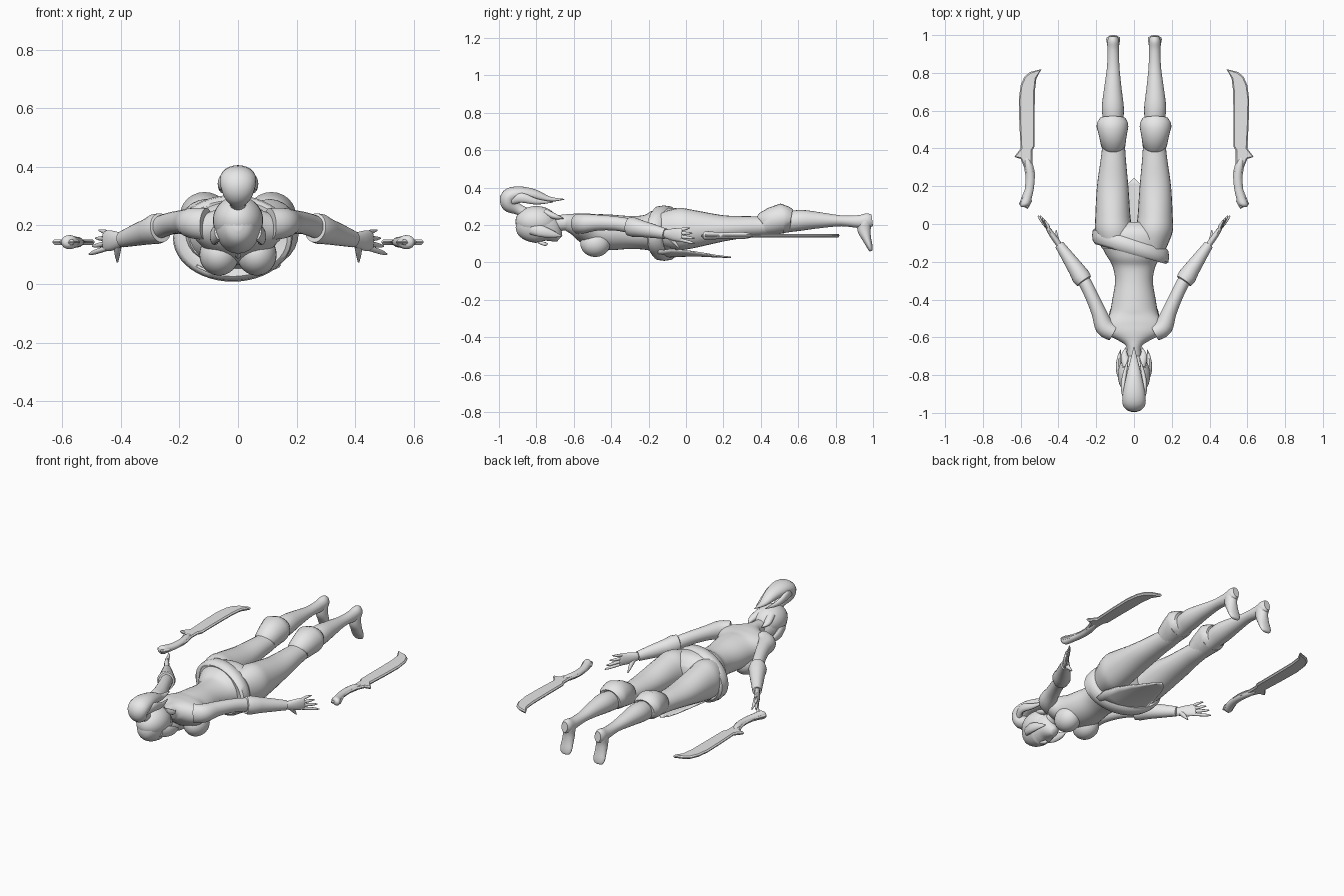
import bpy, bmesh, math
from mathutils import Vector

GREY = bpy.data.materials.new("plain grey")
GREY.diffuse_color = (0.8, 0.8, 0.8, 1)


def finish(name, bm, mirror=False, angle=50):
    bmesh.ops.recalc_face_normals(bm, faces=bm.faces)
    me = bpy.data.meshes.new(name)
    bm.to_mesh(me)
    bm.free()
    me.materials.append(GREY)
    ob = bpy.data.objects.new(name, me)
    bpy.context.collection.objects.link(ob)
    if mirror:
        m = ob.modifiers.new("mirror", 'MIRROR')
        m.use_clip = False
        m.use_mirror_merge = False
    bpy.ops.object.select_all(action='DESELECT')
    ob.select_set(True)
    bpy.context.view_layer.objects.active = ob
    bpy.ops.object.shade_smooth_by_angle(angle=math.radians(angle))
    return ob


def smooth_rows(rows, steps):
    """Catmull-Rom interpolation between section rows."""
    out = []
    for i in range(len(rows) - 1):
        p = [rows[max(i - 1, 0)], rows[i], rows[i + 1], rows[min(i + 2, len(rows) - 1)]]
        for s in range(steps):
            t = s / steps
            out.append([0.5 * (2 * b + (c - a) * t + (2 * a - 5 * b + 4 * c - d) * t * t
                               + (3 * b - a - 3 * c + d) * t ** 3) for a, b, c, d in zip(*p)])
    return out + [rows[-1]]


def loft(name, rows, mirror=False, steps=4, n=24, side=(1, 0, 0), angle=50):
    """Elliptic tube; each row is x, y, z, half width, half height."""
    rows = smooth_rows(rows, steps)
    bm = bmesh.new()
    rings = []
    for i, r in enumerate(rows):
        a, b = rows[max(i - 1, 0)], rows[min(i + 1, len(rows) - 1)]
        t = (Vector(b[:3]) - Vector(a[:3])).normalized()
        s = Vector(side) if side else t.cross(Vector((0, 0, 1))).normalized()
        u = s.cross(t).normalized()
        rings.append([bm.verts.new(Vector(r[:3]) + s * max(r[3], .001) * math.cos(2 * math.pi * k / n)
                                   + u * max(r[4], .001) * math.sin(2 * math.pi * k / n)) for k in range(n)])
    for p, q in zip(rings, rings[1:]):
        for k in range(n):
            bm.faces.new((p[k], p[(k + 1) % n], q[(k + 1) % n], q[k]))
    bm.faces.new(rings[0])
    bm.faces.new(rings[-1])
    return finish(name, bm, mirror, angle)


def ball(name, c, r, mirror=False):
    bm = bmesh.new()
    bmesh.ops.create_uvsphere(bm, u_segments=28, v_segments=18, radius=1)
    for v in bm.verts:
        v.co = Vector([c[i] + v.co[i] * r[i] for i in range(3)])
    return finish(name, bm, mirror)


# Trunk from neck to pelvis
loft("torso", [(0, *r) for r in [
    (-.71, .205, .042, .045), (-.65, .213, .04, .043), (-.62, .21, .075, .05),
    (-.58, .2, .145, .065), (-.54, .185, .16, .08), (-.48, .165, .13, .094),
    (-.40, .16, .115, .095), (-.30, .16, .1, .088), (-.22, .16, .115, .093),
    (-.16, .165, .15, .115), (-.08, .172, .185, .12), (-.03, .176, .165, .108),
    (.01, .176, .08, .06)]], n=32)
ball("bust", (.064, -.485, .1), (.068, .08, .071), True)

# Legs, cuffs and feet
loft("leg", [(.1, -.13, .175, .07, .09), (.107, -.04, .178, .098, .112),
             (.112, .04, .178, .093, .102), (.113, .2, .182, .083, .07),
             (.11, .33, .19, .068, .057), (.108, .42, .195, .06, .053),
             (.11, .54, .215, .055, .055), (.112, .62, .225, .058, .055),
             (.112, .72, .225, .046, .042), (.11, .83, .222, .033, .029),
             (.11, .92, .218, .031, .034), (.11, .97, .222, .031, .04),
             (.11, .996, .225, .02, .03)], True)
loft("knee_cuff", [(.11, .41, .202, .05, .05), (.11, .412, .204, .064, .062),
                   (.112, .46, .22, .072, .074), (.114, .515, .235, .084, .08),
                   (.114, .535, .23, .082, .07), (.113, .56, .225, .068, .06),
                   (.113, .562, .225, .05, .05)], True, steps=1)
loft("foot", [(.11, .955, .245, .02, .02), (.11, .955, .22, .032, .036),
              (.11, .952, .175, .032, .036), (.11, .965, .13, .035, .025),
              (.11, .98, .09, .037, .017), (.11, .987, .066, .028, .011),
              (.11, .989, .06, .01, .005)], True)

# Arms, bracers and hands
loft("arm", [(.11, -.575, .205, .045, .055), (.155, -.545, .208, .05, .052),
             (.185, -.47, .212, .04, .042), (.225, -.38, .208, .035, .038),
             (.265, -.3, .195, .034, .038), (.33, -.2, .172, .03, .032),
             (.395, -.11, .152, .018, .022)], True, side=None)
loft("bracer", [(.262, -.305, .192, .03, .035), (.264, -.302, .192, .044, .05),
                (.28, -.28, .188, .05, .052), (.305, -.24, .18, .043, .045),
                (.35, -.175, .167, .034, .037), (.395, -.11, .153, .025, .028),
                (.396, -.109, .153, .015, .018)], True, steps=1, side=None)
loft("palm", [(.39, -.12, .153, .014, .02), (.41, -.09, .15, .016, .028),
              (.435, -.055, .148, .015, .035), (.455, -.025, .148, .011, .034),
              (.459, -.02, .148, .003, .025)], True, side=None, n=16)
for i in range(4):
    z, tip = .174 - .0175 * i, (.475 + .011 * i, .02 + .012 * min(i, 2))
    loft(f"finger_{i + 1}", [(.449, -.035, z, .008, .009),
                             (tip[0] - .018, tip[1] - .026, z + .005 - .006 * i, .008, .008),
                             (tip[0], tip[1], z + .01 - .01 * i, .003, .003)],
         True, side=None, n=10)
loft("thumb", [(.408, -.09, .14, .012, .014), (.412, -.065, .11, .011, .011),
               (.412, -.035, .075, .003, .003)], True, n=10)

# Slanted hip belt
bm = bmesh.new()
prof = [(-.04, -.034), (-.004, -.042), (.01, -.03), (.014, 0), (.01, .03), (-.004, .042), (-.04, .034)]
N = 48
rings = []
for k in range(N):
    a = 2 * math.pi * k / N
    ring = []
    for dr, dy in prof:
        x = -.018 + (.19 + dr) * math.cos(a)
        ring.append(bm.verts.new((x, -.122 - .28 * x + dy, .156 + (.134 + dr) * math.sin(a))))
    rings.append(ring)
for k in range(N):
    p, q = rings[k], rings[(k + 1) % N]
    for j in range(len(prof)):
        j2 = (j + 1) % len(prof)
        bm.faces.new((p[j], p[j2], q[j2], q[j]))
finish("hip_belt", bm)

# Pointed cloth hanging from the front of the belt
bm = bmesh.new()
rows = []
for y, w, z in [(-.15, .14, .025), (-.08, .145, .03), (0, .125, .034), (.08, .095, .034),
                (.16, .06, .03), (.21, .035, .028), (.24, .004, .027)]:
    rows.append([bm.verts.new((w * s / 4, y, z + 1.8 * (w * s / 4) ** 2)) for s in range(-4, 5)])
for p, q in zip(rows, rows[1:]):
    for j in range(8):
        bm.faces.new((p[j], p[j + 1], q[j + 1], q[j]))
cloth = finish("front_cloth", bm)
mod = cloth.modifiers.new("thickness", 'SOLIDIFY')
mod.thickness = .008
mod.offset = 0

# Head with face, hair cap and side locks
loft("head", [(0, *r) for r in [
    (-.908, .205, .015, .02), (-.89, .203, .048, .06), (-.84, .2, .074, .088),
    (-.78, .197, .079, .095), (-.73, .175, .066, .075), (-.695, .145, .043, .043),
    (-.675, .127, .018, .02)]])
ball("hair_cap", (0, -.8, .218), (.086, .112, .083))
loft("nose", [(0, -.79, .11, .006, .008), (0, -.755, .098, .011, .011), (0, -.745, .105, .008, .008)], n=10)
loft("side_lock", [(.06, -.83, .18, .02, .03), (.08, -.77, .165, .016, .03),
                   (.08, -.71, .15, .01, .018), (.07, -.665, .14, .002, .003)], True, n=12)
loft("nape_lock", [(.03, -.76, .27, .03, .02), (.05, -.7, .245, .02, .015),
                   (.045, -.655, .235, .002, .002)], True, n=12)

# Arched ponytail with loose strands
loft("ponytail", [(0, -.86, .265, .028, .028), (0, -.9, .285, .03, .03),
                  (0, -.945, .31, .052, .042), (0, -.945, .35, .062, .045),
                  (0, -.89, .366, .058, .04), (0, -.81, .358, .042, .032),
                  (0, -.73, .337, .022, .015), (0, -.65, .337, .002, .002)])
loft("ponytail_strand", [(.03, -.94, .33, .02, .025), (.055, -.88, .345, .014, .026),
                         (.05, -.8, .325, .012, .016), (.03, -.71, .322, .002, .002)], True, n=12)

# Curved swords lying beside the legs
outline = [(.49, .82), (.55, .805), (.58, .78), (.6, .735), (.61, .66), (.607, .53), (.6, .4),
           (.634, .355), (.6, .345), (.582, .3), (.574, .25), (.577, .185), (.61, .105), (.562, .08),
           (.54, .12), (.545, .15), (.527, .21), (.524, .27), (.538, .33), (.538, .39), (.526, .41),
           (.526, .55), (.525, .7), (.517, .77)]
bm = bmesh.new()
base = bm.faces.new([bm.verts.new((x, y, .141)) for x, y in outline])
ext = bmesh.ops.extrude_face_region(bm, geom=[base], use_keep_orig=True)
top = [f for f in ext['geom'] if isinstance(f, bmesh.types.BMFace)]
for v in top[0].verts:
    v.co.z += .004
bmesh.ops.recalc_face_normals(bm, faces=bm.faces)
bmesh.ops.inset_region(bm, faces=[base, top[0]], thickness=.007, depth=.007, use_even_offset=False)
finish("sword_blade", bm, True, 25)
loft("sword_grip", [(.568, .35, .143, .012, .01), (.558, .31, .143, .021, .018),
                    (.549, .25, .143, .022, .018), (.553, .19, .143, .023, .018),
                    (.566, .14, .143, .025, .021), (.578, .105, .143, .026, .024),
                    (.584, .09, .143, .012, .012)], True, n=16)
